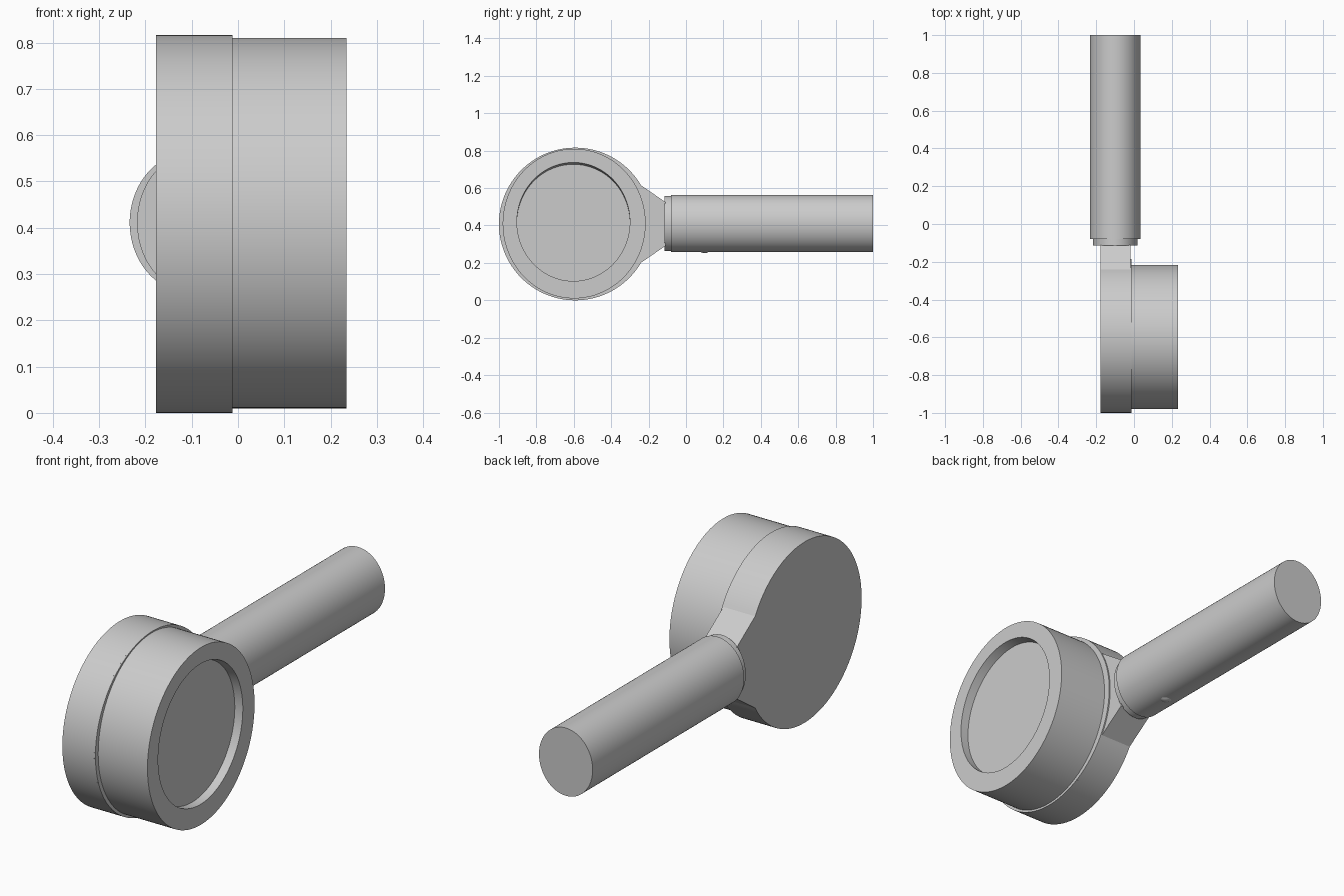
import bpy, bmesh, math

if "Cube" in bpy.data.objects:
    bpy.data.objects.remove(bpy.data.objects["Cube"])

N = 128


def loft(name, rings):
    """Skin a list of matching point loops and cap both ends."""
    bm = bmesh.new()
    loops = [[bm.verts.new(p) for p in r] for r in rings]
    n = len(loops[0])
    for a, b in zip(loops, loops[1:]):
        for i in range(n):
            j = (i + 1) % n
            bm.faces.new((a[i], a[j], b[j], b[i]))
    bm.faces.new(loops[0][::-1])
    bm.faces.new(loops[-1])
    bmesh.ops.recalc_face_normals(bm, faces=bm.faces)
    me = bpy.data.meshes.new(name)
    bm.to_mesh(me)
    bm.free()
    ob = bpy.data.objects.new(name, me)
    bpy.context.collection.objects.link(ob)
    bpy.ops.object.select_all(action='DESELECT')
    ob.select_set(True)
    bpy.context.view_layer.objects.active = ob
    bpy.ops.object.shade_smooth_by_angle(angle=math.radians(20))
    return ob


def ring_x(x, ry, rz, cy=-0.598, cz=0.41):
    return [(x, cy + ry * math.cos(t), cz + rz * math.sin(t))
            for t in (2 * math.pi * i / N for i in range(N))]


def ring_y(y, rx, rz, cx=-0.1, cz=0.411):
    return [(cx + rx * math.cos(t), y, cz + rz * math.sin(t))
            for t in (2 * math.pi * i / N for i in range(N))]


# Rear housing: round plate whose outline runs into the tapered neck
R, CY, CZ = 0.408, -0.592, 0.408
a0 = math.radians(30.5)
outline = [(CY + R * math.cos(t), CZ + R * math.sin(t))
           for t in (a0 + (2 * math.pi - 2 * a0) * i / N for i in range(N + 1))]
outline += [(-0.11, CZ - 0.117), (-0.11, CZ + 0.117)]
loft("rear_housing", [[(x, y, z) for y, z in outline] for x in (-0.177, -0.018)])

# Thin lip completing the round edge in front of the neck
loft("housing_lip", [ring_x(x, R, R, CY, CZ) for x in (-0.022, -0.012)])

# Front drum with the shallow recessed face
loft("front_drum", [
    ring_x(-0.014, 0.382, 0.4),
    ring_x(0.234, 0.382, 0.4),
    ring_x(0.234, 0.302, 0.317, -0.602, 0.42),
    ring_x(0.194, 0.302, 0.312, -0.602, 0.415),
])

# Handle with its stepped collar
loft("handle", [
    ring_y(-0.115, 0.118, 0.147),
    ring_y(-0.08, 0.118, 0.147),
    ring_y(-0.08, 0.134, 0.153),
    ring_y(1.0, 0.134, 0.153),
])

# Small button under the handle
bpy.ops.mesh.primitive_uv_sphere_add(segments=32, ring_count=16, radius=0.04,
                                     location=(-0.1, 0.1, 0.292))
button = bpy.context.object
button.name = "handle_button"
bpy.ops.object.shade_smooth()
